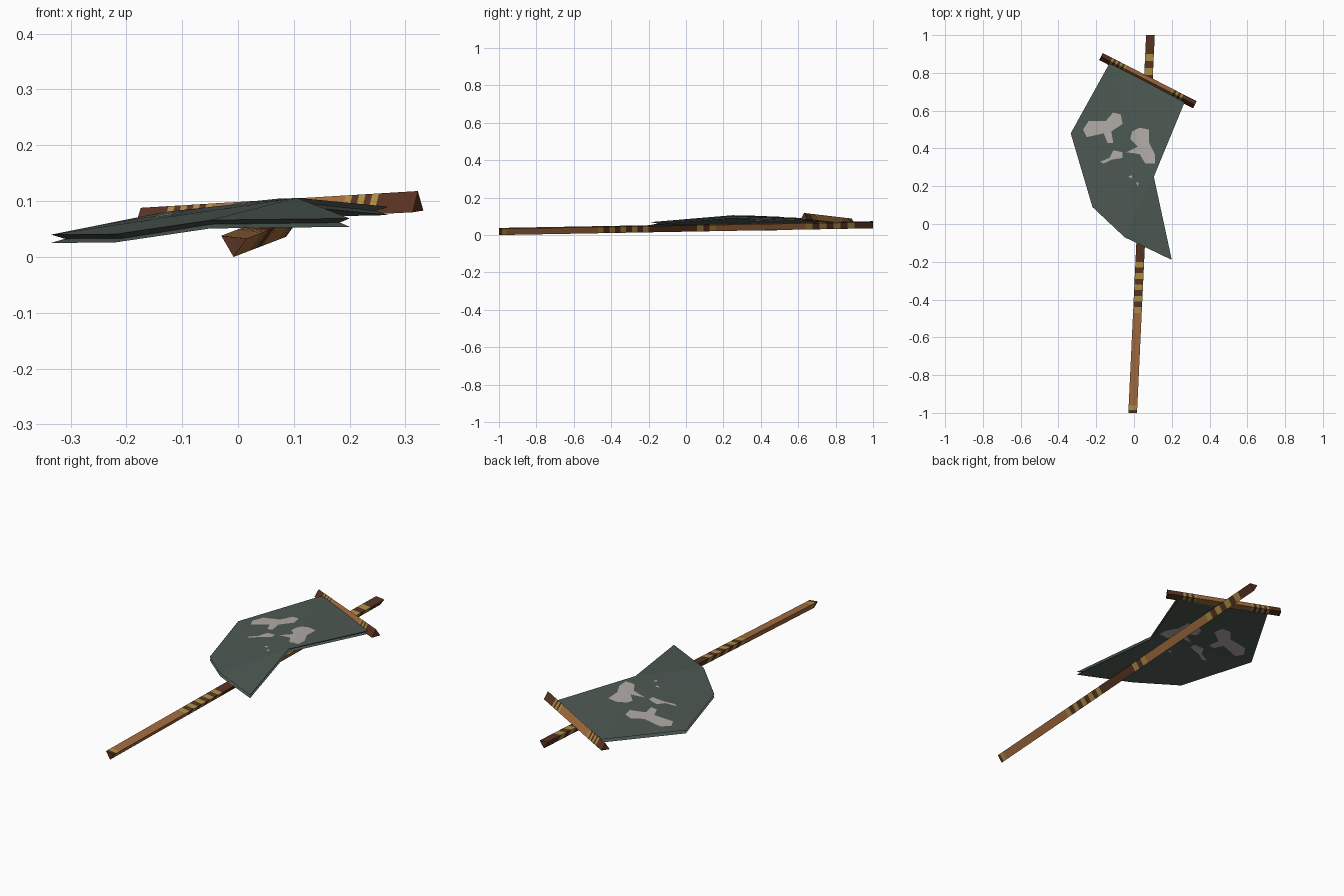
import bpy
import bmesh
from mathutils import Vector
from mathutils.bvhtree import BVHTree

default_cube = bpy.data.objects.get("Cube")
if default_cube:
    bpy.data.objects.remove(default_cube, do_unlink=True)


def make_material(name, colour):
    material = bpy.data.materials.new(name)
    material.use_nodes = True
    rgba = (*colour, 1)
    material.diffuse_color = rgba
    material.node_tree.nodes["Principled BSDF"].inputs["Base Color"].default_value = rgba
    return material


cloth_grey = make_material("cloth grey green", (.075, .10, .086))
faded_paint = make_material("faded paint", (.45, .41, .39))
wood = make_material("warm wood", (.37, .15, .05))
dark_wood = make_material("dark wood", (.10, .034, .016))
gold = make_material("dull gold", (.42, .27, .06))
WOOD, DARK, GOLD = range(3)


def finish(name, bm, materials, fix_normals=True):
    if fix_normals:
        bmesh.ops.recalc_face_normals(bm, faces=bm.faces)
    mesh = bpy.data.meshes.new(name)
    bm.to_mesh(mesh)
    bm.free()
    for material in materials:
        mesh.materials.append(material)
    obj = bpy.data.objects.new(name, mesh)
    bpy.context.scene.collection.objects.link(obj)
    return obj


def banded_bar(name, start, end, bands):
    """Three-sided bar; bands holds (fraction where the band ends, colour)."""
    bm = bmesh.new()

    def ring(t):
        return [bm.verts.new(Vector(a).lerp(Vector(b), t)) for a, b in zip(start, end)]

    previous = ring(0)
    bm.faces.new(previous).material_index = DARK
    for t, colour in bands:
        current = ring(t)
        for i in range(3):
            j = (i + 1) % 3
            face = bm.faces.new((previous[i], previous[j], current[j], current[i]))
            face.material_index = colour
        previous = current
    bm.faces.new(previous).material_index = DARK
    return finish(name, bm, [wood, dark_wood, gold])


def stripes(first, last, count):
    """Alternating gold and dark bands."""
    step = (last - first) / count
    return [(first + step * (i + 1), DARK if i % 2 else GOLD) for i in range(count)]


# Pole, flat side up
pole_start = [(-.03, -1, .038), (-.008, -1, 0), (.016, -1, .033)]
pole_end = [(x + .094, 1, z + .036) for x, y, z in pole_start]
pole_bands = [(.008, DARK), (.02, GOLD), (.265, WOOD)]
pole_bands += stripes(.265, .4, 9)
pole_bands += [(.53, DARK)] + stripes(.53, .58, 3)
pole_bands += [(.82, WOOD)] + stripes(.82, .95, 7) + [(1, DARK)]
banded_bar("pole", pole_start, pole_end, pole_bands)

# Crossbar, ridge up
bar_start = [(-.165, .905, .056), (-.185, .868, .054), (-.174, .886, .088)]
bar_end = [(.332, .65, .083), (.313, .612, .08), (.322, .631, .118)]
bar_bands = [(.1, DARK)] + stripes(.1, .26, 7) + [(.74, WOOD)]
bar_bands += stripes(.74, .86, 5) + [(1, DARK)]
banded_bar("crossbar", bar_start, bar_end, bar_bands)

# Cloth: folded upper and lower sheets joined by a pinched rim
top_left, top_right = (-.13, .85, .081), (.27, .65, .09)
mid_right, tip = (.105, .25, .106), (.2, -.19, .069)
front, front_left, mid_left = (-.05, -.07, .066), (-.22, .09, .041), (-.335, .48, .04)
outline = [top_left, top_right, mid_right, tip, front, front_left, mid_left]
triangles = [(0, 2, 1), (0, 6, 2), (6, 5, 2), (5, 4, 2), (4, 3, 2)]
gap = Vector((0, 0, .015))
centre = sum((Vector(p) for p in outline), Vector()) / len(outline)

bm = bmesh.new()
upper = [bm.verts.new(p) for p in outline]
lower = [bm.verts.new(Vector(p) - gap) for p in outline]
rim = []
for p in outline:
    point = Vector(p) - gap / 2
    inward = centre - point
    inward.z = 0
    rim.append(bm.verts.new(point + inward * .08))
for a, b, c in triangles:
    bm.faces.new((upper[a], upper[b], upper[c]))
    bm.faces.new((lower[c], lower[b], lower[a]))
for i in range(len(outline)):
    j = (i + 1) % len(outline)
    for high, low in ((upper, rim), (rim, lower)):
        bm.faces.new((high[i], high[j], low[j], low[i]))
bmesh.ops.recalc_face_normals(bm, faces=bm.faces)
cloth_surface = BVHTree.FromBMesh(bm)
finish("cloth", bm, [cloth_grey])

# Faded emblem patches, draped on both sides of the cloth
patch_outlines = {
    "left_patch": [(-.27, .5), (-.24, .545), (-.15, .545), (-.11, .59), (-.07, .58),
                   (-.06, .53), (-.12, .49), (-.11, .43), (-.14, .43), (-.16, .48),
                   (-.25, .46)],
    "right_patch": [(-.01, .49), (.03, .51), (.08, .5), (.08, .43), (.11, .37),
                    (.11, .32), (.06, .32), (.03, .37), (-.04, .38), (.02, .41),
                    (-.02, .45)],
    "centre_patch": [(-.18, .33), (-.13, .35), (-.11, .39), (-.06, .38), (-.06, .35),
                     (-.12, .34), (-.16, .32)],
    "upper_speck": [(-.03, .25), (-.01, .26), (-.01, .24)],
    "lower_speck": [(.01, .22), (.025, .22), (.02, .2)],
}


def drape(name, points, side):
    """Cut a flat patch along the folds, then drop it onto one side."""
    bm = bmesh.new()
    bm.faces.new([bm.verts.new((x, y, 0)) for x, y in points])
    bmesh.ops.triangulate(bm, faces=bm.faces)
    for corner in (top_left, mid_left, front_left):
        fold = Vector(mid_right) - Vector(corner)
        geometry = bm.verts[:] + bm.edges[:] + bm.faces[:]
        bmesh.ops.bisect_plane(bm, geom=geometry, plane_co=(*mid_right[:2], 0),
                               plane_no=(fold.y, -fold.x, 0))
    for vert in bm.verts:
        origin = Vector((vert.co.x, vert.co.y, side))
        hit = cloth_surface.ray_cast(origin, Vector((0, 0, -side)))[0]
        if hit:
            vert.co.z = hit.z + side * .002
    bm.normal_update()
    for face in bm.faces:
        if face.normal.z * side < 0:
            face.normal_flip()
    finish(name, bm, [faded_paint], fix_normals=False)


for patch_name, patch_points in patch_outlines.items():
    drape(patch_name + "_top", patch_points, 1)
    drape(patch_name + "_underside", patch_points, -1)
